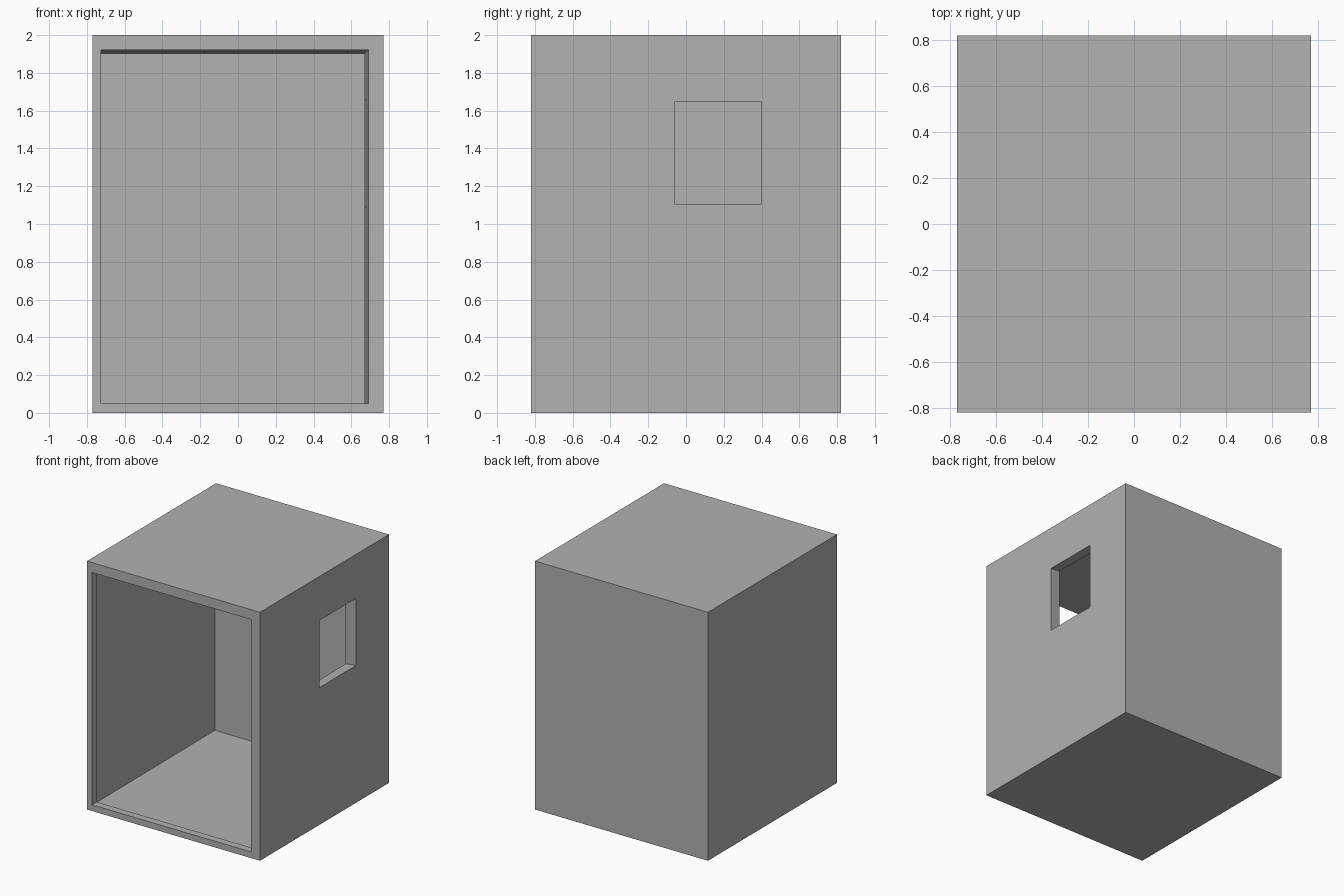
import bpy
import bmesh

if "Cube" in bpy.data.objects:
    bpy.data.objects.remove(bpy.data.objects["Cube"], do_unlink=True)

grey = bpy.data.materials.new("plain_grey")
grey.use_nodes = True
colour = (0.445, 0.445, 0.445, 1)
grey.diffuse_color = colour
grey.node_tree.nodes["Principled BSDF"].inputs["Base Color"].default_value = colour


def loft(name, rings):
    """Closed solid skinned through a series of four-point rings."""
    bm = bmesh.new()
    loops = [[bm.verts.new(p) for p in ring] for ring in rings]
    for a, b in zip(loops, loops[1:]):
        for i in range(4):
            j = (i + 1) % 4
            bm.faces.new((a[i], a[j], b[j], b[i]))
    bm.faces.new(loops[0])
    bm.faces.new(loops[-1])
    bmesh.ops.recalc_face_normals(bm, faces=bm.faces)
    mesh = bpy.data.meshes.new(name)
    bm.to_mesh(mesh)
    bm.free()
    mesh.materials.append(grey)
    obj = bpy.data.objects.new(name, mesh)
    bpy.context.collection.objects.link(obj)
    return obj


def ring_y(y, x0, x1, z0, z1):
    return [(x0, y, z0), (x1, y, z0), (x1, y, z1), (x0, y, z1)]


def ring_x(x, y0, y1, z0, z1):
    return [(x, y0, z0), (x, y1, z0), (x, y1, z1), (x, y0, z1)]


def cut(target, cutter):
    cutter.hide_render = True
    mod = target.modifiers.new(cutter.name, 'BOOLEAN')
    mod.operation = 'DIFFERENCE'
    mod.solver = 'EXACT'
    mod.object = cutter
    bpy.context.view_layer.objects.active = target
    bpy.ops.object.modifier_apply(modifier=mod.name)
    bpy.data.objects.remove(cutter, do_unlink=True)


# Outer block of the room
outer = (-0.77, 0.77, 0, 2)
shell = loft("room_shell", [ring_y(-0.82, *outer), ring_y(0.82, *outer)])

# Hollow interior: straight front lip, then a slightly skewed room
opening = (-0.725, 0.69, 0.05, 1.92)
cut(shell, loft("interior_cutter", [
    ring_y(-0.9, *opening),
    ring_y(-0.76, *opening),
    ring_y(-0.758, -0.735, 0.69, 0.04, 1.92),
    ring_y(0.77, -0.745, 0.667, 0.037, 1.9),
]))

# Window through the right-hand wall, flaring a little inward
cut(shell, loft("window_cutter", [
    ring_x(0.57, -0.08, 0.42, 1.075, 1.675),
    ring_x(0.87, -0.05, 0.39, 1.12, 1.63),
]))
